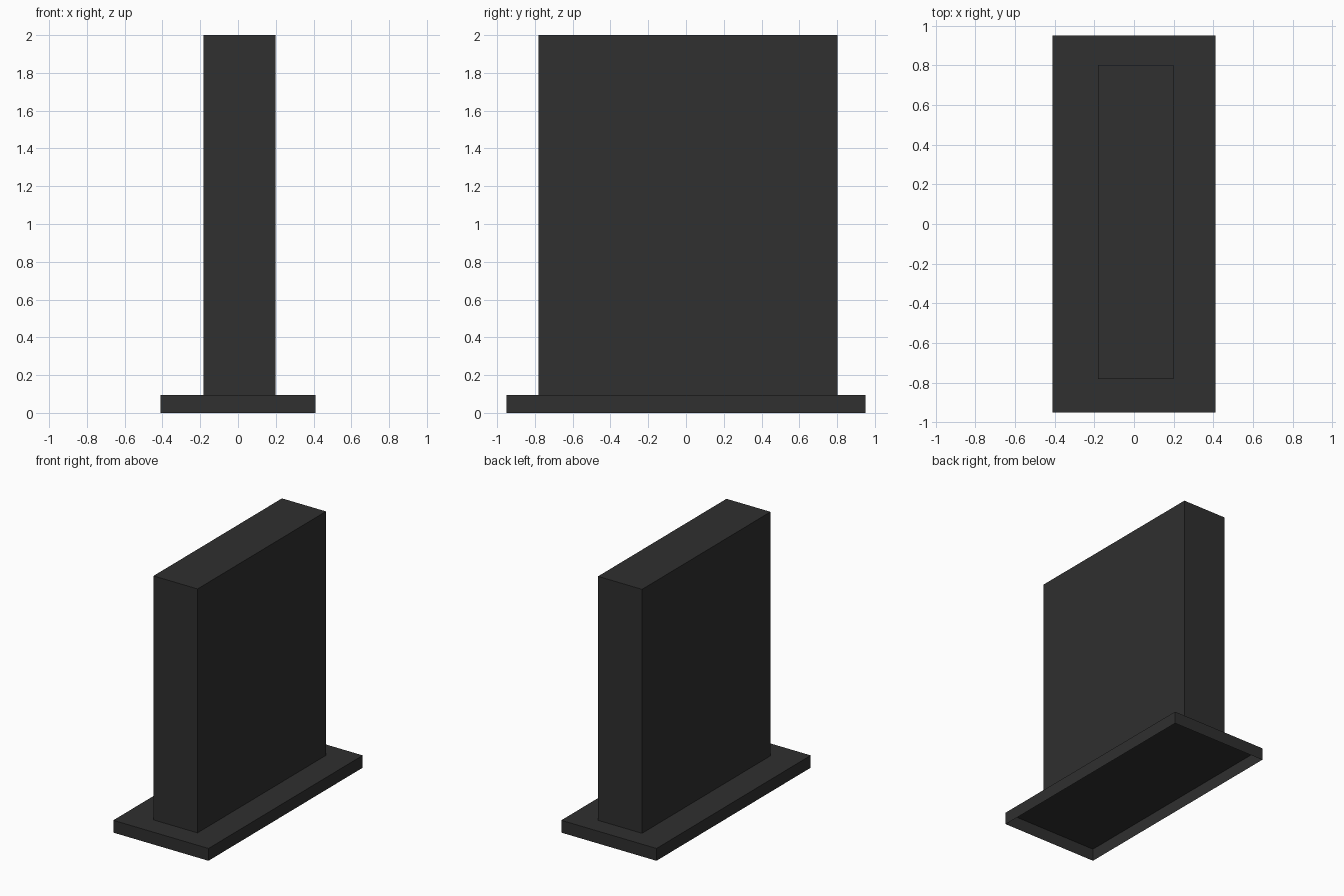
import bpy, bmesh

if "Cube" in bpy.data.objects:
    bpy.data.objects.remove(bpy.data.objects["Cube"])

charcoal = bpy.data.materials.new("charcoal")
charcoal.diffuse_color = (0.029, 0.029, 0.029, 1)
charcoal.use_nodes = True
charcoal.node_tree.nodes["Principled BSDF"].inputs["Base Color"].default_value = charcoal.diffuse_color


def open_box(name, lo, hi):
    """Box spanning lo..hi with no bottom face."""
    bm = bmesh.new()
    bmesh.ops.create_cube(bm, size=1)
    for v in bm.verts:
        v.co = [lo[i] if v.co[i] < 0 else hi[i] for i in range(3)]
    bm.normal_update()
    bottom = [f for f in bm.faces if f.normal.z < -0.5]
    bmesh.ops.delete(bm, geom=bottom, context='FACES_ONLY')
    mesh = bpy.data.meshes.new(name)
    bm.to_mesh(mesh)
    bm.free()
    mesh.materials.append(charcoal)
    obj = bpy.data.objects.new(name, mesh)
    bpy.context.collection.objects.link(obj)
    return obj


BASE_TOP = 0.096

# Shallow plinth, hollow underneath
open_box("base", (-0.411, -0.951, 0), (0.411, 0.951, BASE_TOP))

# Upright slab, slightly off centre, closed below by the plinth top
open_box("upright_slab", (-0.182, -0.782, BASE_TOP), (0.198, 0.802, 2.0))
